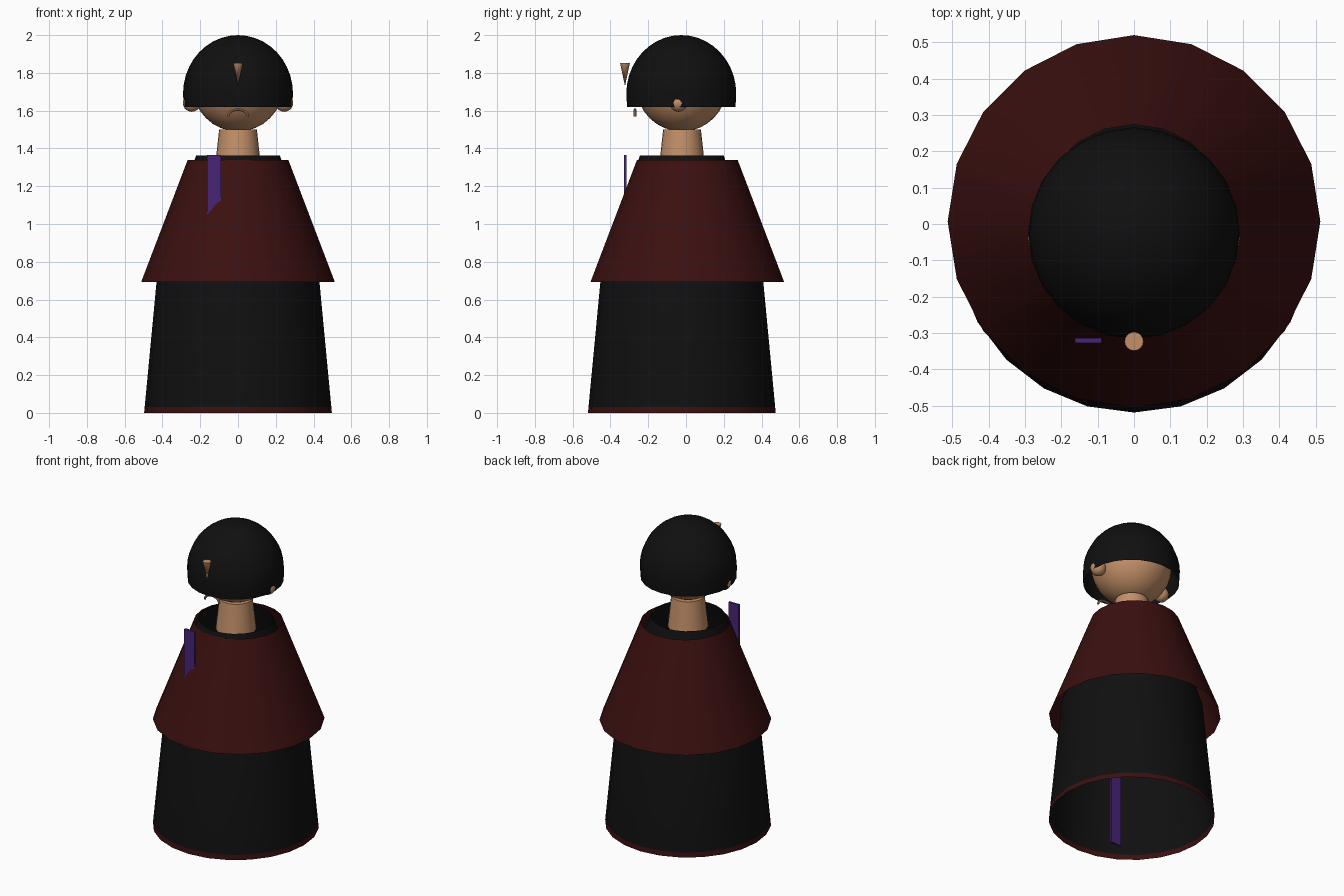
import bpy, bmesh, math
from mathutils import Matrix

if "Cube" in bpy.data.objects:
    bpy.data.objects.remove(bpy.data.objects["Cube"])


def material(name, rgb):
    m = bpy.data.materials.new(name)
    m.diffuse_color = (*rgb, 1)
    m.use_nodes = True
    m.node_tree.nodes["Principled BSDF"].inputs["Base Color"].default_value = m.diffuse_color
    return m


BLACK = material("black", (0.005, 0.005, 0.005))
RED = material("dark red", (0.044, 0.005, 0.005))
SKIN = material("skin", (0.55, 0.28, 0.14))
PURPLE = material("purple", (0.065, 0.018, 0.18))


def finish(name, bm, mats, smooth=True):
    bmesh.ops.remove_doubles(bm, verts=bm.verts, dist=1e-5)
    bmesh.ops.recalc_face_normals(bm, faces=bm.faces)
    me = bpy.data.meshes.new(name)
    bm.to_mesh(me)
    bm.free()
    for m in mats:
        me.materials.append(m)
    ob = bpy.data.objects.new(name, me)
    bpy.context.collection.objects.link(ob)
    if smooth:
        bpy.ops.object.select_all(action='DESELECT')
        ob.select_set(True)
        bpy.context.view_layer.objects.active = ob
        bpy.ops.object.shade_smooth_by_angle(angle=math.radians(35))
    return ob


def lathe(name, profile, sides, y, mats, rule=None):
    """Revolve (radius, z) points about a vertical axis at depth y."""
    bm = bmesh.new()
    rings = []
    for r, z in profile:
        rings.append([bm.verts.new((r * math.sin(math.tau * k / sides),
                                    y - r * math.cos(math.tau * k / sides), z))
                      for k in range(sides)])
    for a, b in zip(rings, rings[1:]):
        for k in range(sides):
            j = (k + 1) % sides
            f = bm.faces.new((a[k], a[j], b[j], b[k]))
            if rule:
                f.material_index = rule(f.calc_center_median().z)
    return finish(name, bm, mats)


def ball(name, centre, r, mat, u=24, v=16):
    bm = bmesh.new()
    bmesh.ops.create_uvsphere(bm, u_segments=u, v_segments=v, radius=r,
                              matrix=Matrix.Translation(centre))
    return finish(name, bm, [mat])


# Robe: hollow, open at the hem and collar, with a red hem band
lathe("robe", [(0.497, 0), (0.494, 0.032), (0.424, 0.77), (0.222, 1.363)],
      24, -0.022, [BLACK, RED], lambda z: 1 if z < 0.03 else 0)

# Cape: open flared shell
lathe("cape", [(0.513, 0.692), (0.267, 1.338)], 20, 0.007, [RED])

# Purple stole strip, running down inside the robe
bm = bmesh.new()
bmesh.ops.create_cube(bm, size=1, matrix=Matrix.Translation((-0.126, -0.321, 0.683))
                      @ Matrix.Diagonal((0.074, 0.014, 1.364, 1)))
finish("stole_strip", bm, [PURPLE], smooth=False)

# Neck and head
lathe("neck", [(0.0, 1.3), (0.122, 1.3), (0.1, 1.5), (0.0, 1.5)], 24, -0.021, [SKIN])
ball("head", (0, -0.023, 1.73), 0.24, SKIN)

# Hair: open bowl-shaped shell
dome = [(0.287, 1.62)] + [(0.291 * math.cos(t), 1.69 + 0.31 * math.sin(t))
                          for t in (math.pi / 2 * i / 10 for i in range(10))]
lathe("hair", dome + [(0, 2.0)], 24, -0.025, [BLACK])

# Ears
for side, label in ((-1, "left"), (1, "right")):
    ball(label + "_ear", (side * 0.245, -0.04, 1.641), 0.047, SKIN, 16, 10)

# Pointed nose
lathe("nose", [(0, 1.73), (0.026, 1.853), (0, 1.853)], 16, -0.323, [SKIN])

# Frowning mouth: arched tube
bm = bmesh.new()
prev = None
for i in range(17):
    t = math.pi * i / 16
    ring = []
    for k in range(8):
        a = math.tau * k / 8
        q = 0.007 * math.cos(a)
        ring.append(bm.verts.new(((0.052 + q) * math.cos(t),
                                  -0.27 + 0.007 * math.sin(a),
                                  1.57 + (0.036 + q) * math.sin(t))))
    if prev:
        for k in range(8):
            j = (k + 1) % 8
            bm.faces.new((prev[k], prev[j], ring[j], ring[k]))
    if i in (0, 16):
        bm.faces.new(ring)
    prev = ring
finish("mouth", bm, [SKIN])
